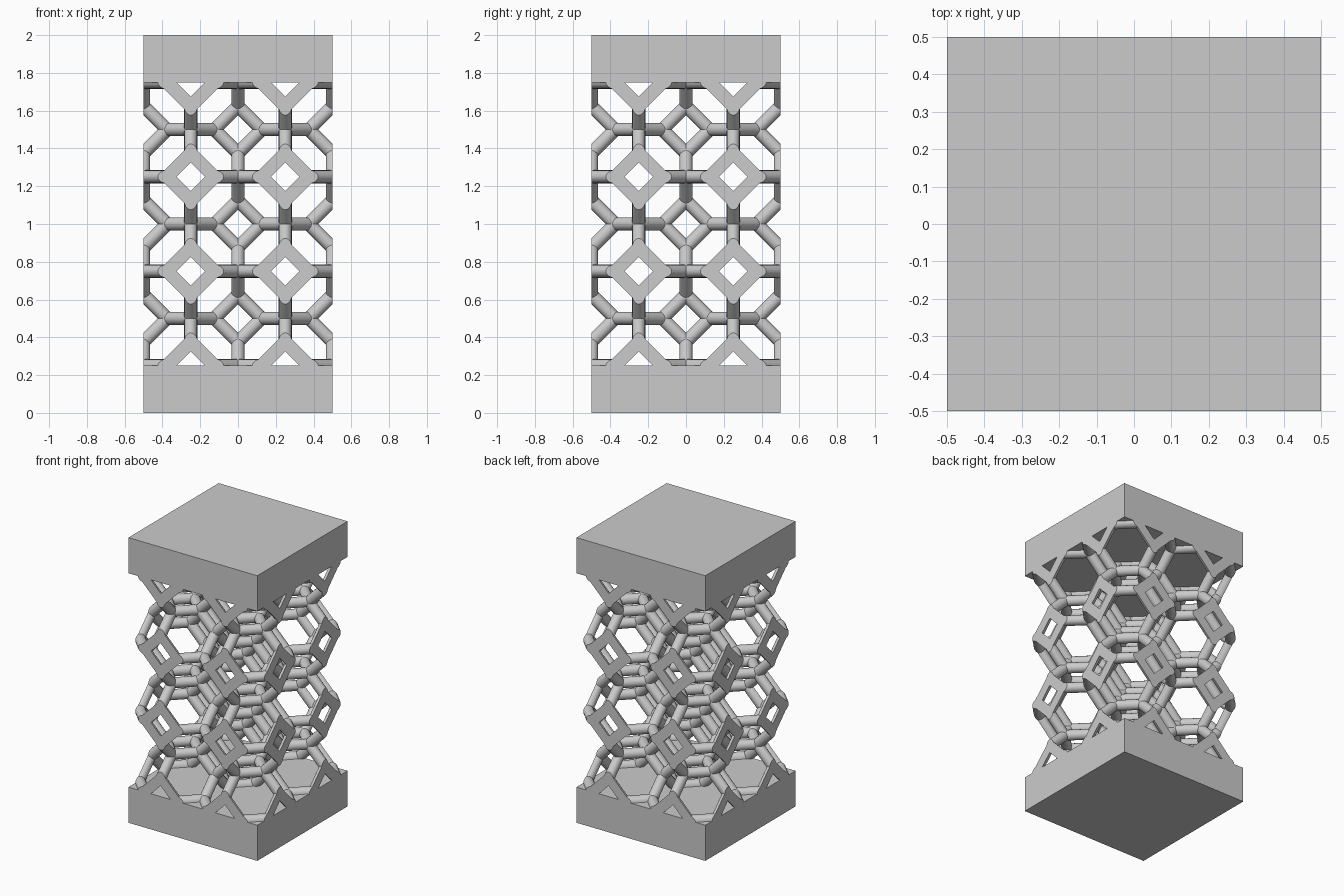
import bpy, bmesh, math
from itertools import permutations, product
from mathutils import Vector, Matrix

cube = bpy.data.objects.get("Cube")
if cube:
    bpy.data.objects.remove(cube, do_unlink=True)

UNIT = 0.125      # quarter of a lattice cell
RADIUS = 0.035
SIDES = 16
PLATE = 0.25
HEIGHT = 2.0


def finish(name, bm):
    bmesh.ops.recalc_face_normals(bm, faces=bm.faces)
    mesh = bpy.data.meshes.new(name)
    bm.to_mesh(mesh)
    bm.free()
    obj = bpy.data.objects.new(name, mesh)
    bpy.context.collection.objects.link(obj)
    return obj


def add_plate(name, z):
    bm = bmesh.new()
    size = Matrix.Diagonal((1, 1, PLATE, 1))
    bmesh.ops.create_cube(bm, size=1, matrix=Matrix.Translation((0, 0, z)) @ size)
    return finish(name, bm)


def add_strut(bm, a, b):
    axis = b - a
    turn = axis.to_track_quat('Z', 'Y').to_matrix().to_4x4()
    bmesh.ops.create_cone(bm, cap_ends=True, segments=SIDES, radius1=RADIUS,
                          radius2=RADIUS, depth=axis.length,
                          matrix=Matrix.Translation((a + b) / 2) @ turn)


def trim(bm, point, normal):
    # Slice off everything beyond a plane and close the cut
    cut = bmesh.ops.bisect_plane(bm, geom=bm.verts[:] + bm.edges[:] + bm.faces[:],
                                 dist=1e-5, plane_co=point, plane_no=normal,
                                 clear_outer=True)
    rim = [e for e in cut["geom_cut"]
           if isinstance(e, bmesh.types.BMEdge) and e.is_valid and e.is_boundary]
    bmesh.ops.holes_fill(bm, edges=rim, sides=0)


# Solid end plates
add_plate("bottom_plate", PLATE / 2)
add_plate("top_plate", HEIGHT - PLATE / 2)

# Corners of one truncated octahedron, and the pairs joined by an edge
corners = {p for s, t in product((-1, 1), repeat=2) for p in permutations((0, s, 2 * t))}
pairs = [(p, q) for p, q in product(corners, repeat=2)
         if p < q and sum((i - j) ** 2 for i, j in zip(p, q)) == 2]

# Stack the cells, keeping each shared edge once
struts = set()
for centre in product((-2, 2), (-2, 2), (2, 6, 10, 14)):
    for pair in pairs:
        ends = [tuple(c + k for c, k in zip(centre, p)) for p in pair]
        if all(2 <= e[2] <= 14 for e in ends):
            struts.add(tuple(sorted(ends)))

# Round struts with ball joints
bm = bmesh.new()
for a, b in sorted(struts):
    add_strut(bm, Vector(a) * UNIT, Vector(b) * UNIT)
for node in sorted({end for strut in struts for end in strut}):
    bmesh.ops.create_uvsphere(bm, u_segments=SIDES, v_segments=SIDES // 2, radius=RADIUS,
                              matrix=Matrix.Translation(Vector(node) * UNIT))

# Trim the lattice flush with the block sides and plates
for axis, sign in product(range(2), (-1, 1)):
    normal = Vector((0, 0, 0))
    normal[axis] = sign
    trim(bm, normal / 2, normal)
trim(bm, Vector((0, 0, PLATE)), Vector((0, 0, -1)))
trim(bm, Vector((0, 0, HEIGHT - PLATE)), Vector((0, 0, 1)))

lattice = finish("lattice_core", bm)
bpy.ops.object.select_all(action='DESELECT')
lattice.select_set(True)
bpy.context.view_layer.objects.active = lattice
bpy.ops.object.shade_smooth_by_angle(angle=math.radians(30))
